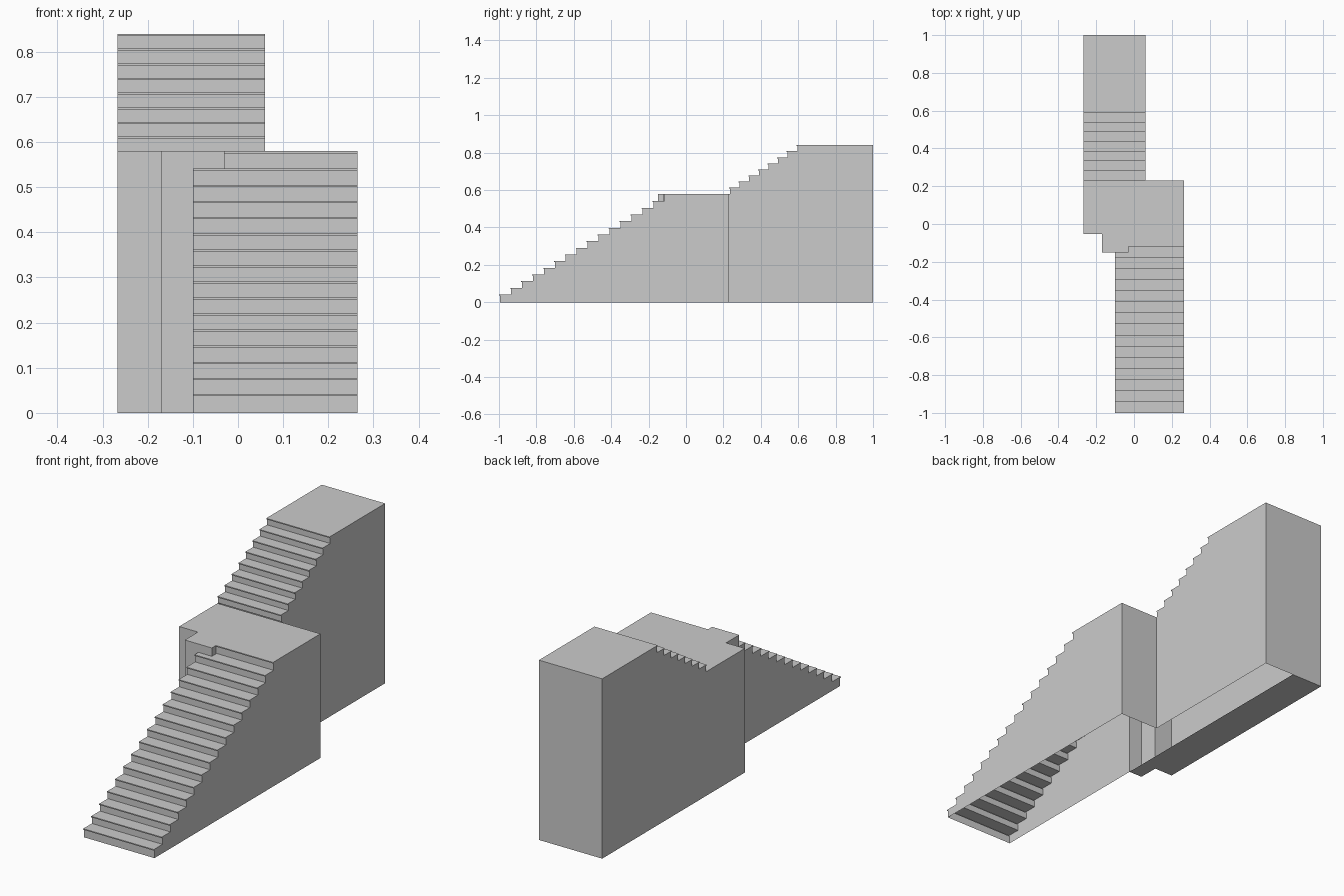
import bpy

if "Cube" in bpy.data.objects:
    bpy.data.objects.remove(bpy.data.objects["Cube"])

LIP_Y, LIP_Z = 0.005, 0.005   # small tread nosing


def make(name, faces):
    """Build an object from a list of 3D polygons."""
    verts, polys = [], []
    for f in faces:
        polys.append(range(len(verts), len(verts) + len(f)))
        verts += f
    me = bpy.data.meshes.new(name)
    me.from_pydata(verts, [], [list(p) for p in polys])
    me.update()
    ob = bpy.data.objects.new(name, me)
    bpy.context.collection.objects.link(ob)
    return ob


def stair_profile(y0, z0, run, tops):
    """Side outline (y, z) of risers and treads with a thin nosing."""
    pts = []
    base = z0
    for k, z in enumerate(tops):
        y = y0 + k * run
        pts += [(y + LIP_Y, base), (y + LIP_Y, z - LIP_Z), (y, z - LIP_Z), (y, z)]
        base = z
    return pts


def sweep(pts, x0, x1):
    return [[(x0, *a), (x1, *a), (x1, *b), (x0, *b)] for a, b in zip(pts, pts[1:])]


def side(pts, x, flip=False):
    f = [(x, y, z) for y, z in pts]
    return f[::-1] if flip else f


def wall(a, b, z0, z1):
    return [(*a, z0), (*b, z0), (*b, z1), (*a, z1)]


L, R = -0.267, 0.265           # overall left / right
SL, UR = -0.10, 0.06           # lower flight left, upper flight right
DECK, TOP = 0.58, 0.84
YF, YB, YN = -0.12, 0.23, -0.15  # deck front, deck back, notch front
Z_LAST = 0.541

# Lower flight: open-bottomed shell of treads with side walls
tops = [0.042 + k * (Z_LAST - 0.042) / 14 for k in range(15)] + [DECK]
low = stair_profile(-1, 0, 0.88 / 15, tops)
right = low + [(YB, DECK), (YB, 0)]
left = [p for p in low if p[0] < YN] + [(YN, Z_LAST), (YN, 0)]
make("lower_flight", sweep(low, SL, R) + [side(right, R, True), side(left, SL)])

# Landing: stepped deck with its outer walls
n1, n2, n3, n4 = (L, -0.053), (-0.17, -0.053), (-0.17, YN), (SL, YN)
n5, n6 = (-0.03, YN), (-0.03, YF)
outline = [(L, YB), n1, n2, n3, n5, n6, (R, YF), (R, YB)]
faces = [[(x, y, DECK) for x, y in outline]]
faces += [wall(a, b, 0, DECK) for a, b in
          (((L, YB), n1), (n1, n2), (n2, n3), (n3, n4), ((R, YB), (UR, YB)))]
faces += [wall(n4, n5, Z_LAST, DECK), wall(n5, n6, Z_LAST, DECK)]
make("landing", faces)

# Upper flight: treads, top platform, side walls and back wall
tops = [DECK + (k + 1) * (TOP - DECK) / 8 for k in range(8)]
up = stair_profile(YB, DECK, 0.36 / 7, tops) + [(1, TOP)]
prof = [(YB, 0)] + [(YB, DECK)] + up + [(1, 0)]
make("upper_flight", sweep(up + [(1, 0)], L, UR)
     + [side(prof, L), side(prof, UR, True)])

# Base strip closing the left part of the underside
base = [(L, 1), (SL, 1), n4, n3, n2, n1]
make("base_strip", [[(x, y, 0) for x, y in base][::-1]])
